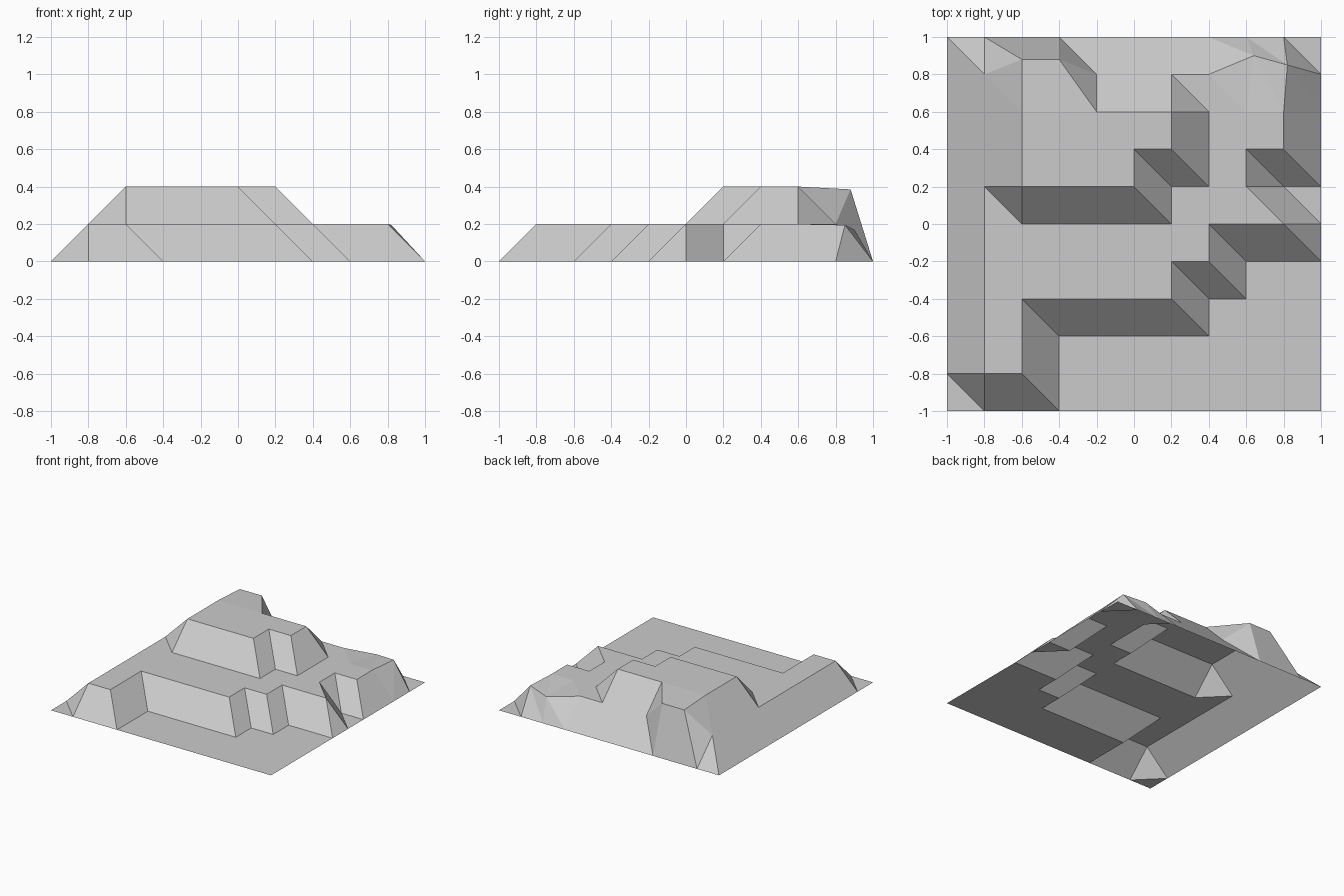
import bpy, bmesh

if "Cube" in bpy.data.objects:
    bpy.data.objects.remove(bpy.data.objects["Cube"])

N, STEP = 10, 0.2

def idx(c):
    """Nearest grid index of a coordinate."""
    return round((c + 1) / STEP)

# Terraces: row y -> (first x, last x) of the raised grid points
lower_terrace = {-0.8: (-0.8, -0.6), -0.6: (-0.8, -0.6), -0.4: (-0.8, 0.2),
                 -0.2: (-0.8, 0.4), 0.0: (-0.8, 0.8), 0.2: (-0.8, 0.6),
                 0.4: (-0.8, 0.8), 0.6: (-0.8, 0.8), 0.8: (-0.8, 0.8)}
upper_terrace = {0.2: (-0.6, 0.0), 0.4: (-0.6, 0.2),
                 0.6: (-0.6, 0.2), 0.8: (-0.6, -0.4)}

# Hand-pulled points along the back ridge: grid point -> new position
pulled = {(-0.6, 0.8): (-0.6, 0.88, 0.385), (-0.4, 0.8): (-0.4, 0.88, 0.385),
          (0.6, 0.8): (0.64, 0.9, 0.17), (0.8, 0.8): (0.82, 0.85, 0.195)}

bm = bmesh.new()

# Flat ground grid
grid = [[bm.verts.new((-1 + STEP * i, -1 + STEP * j, 0)) for i in range(N + 1)]
        for j in range(N + 1)]

# Raise each terrace by one step
for terrace in (lower_terrace, upper_terrace):
    for y, (x0, x1) in terrace.items():
        for i in range(idx(x0), idx(x1) + 1):
            grid[idx(y)][i].co.z += STEP

# Steepen the back ridge
for (x, y), pos in pulled.items():
    grid[idx(y)][idx(x)].co = pos

# Two triangles per cell, split from back left to front right
for j in range(N):
    for i in range(N):
        a, b = grid[j][i], grid[j][i + 1]
        c, d = grid[j + 1][i + 1], grid[j + 1][i]
        bm.faces.new((a, b, d))
        bm.faces.new((b, c, d))

mesh = bpy.data.meshes.new("terraced_terrain")
bm.to_mesh(mesh)
bm.free()
bpy.context.collection.objects.link(bpy.data.objects.new("terraced_terrain", mesh))
